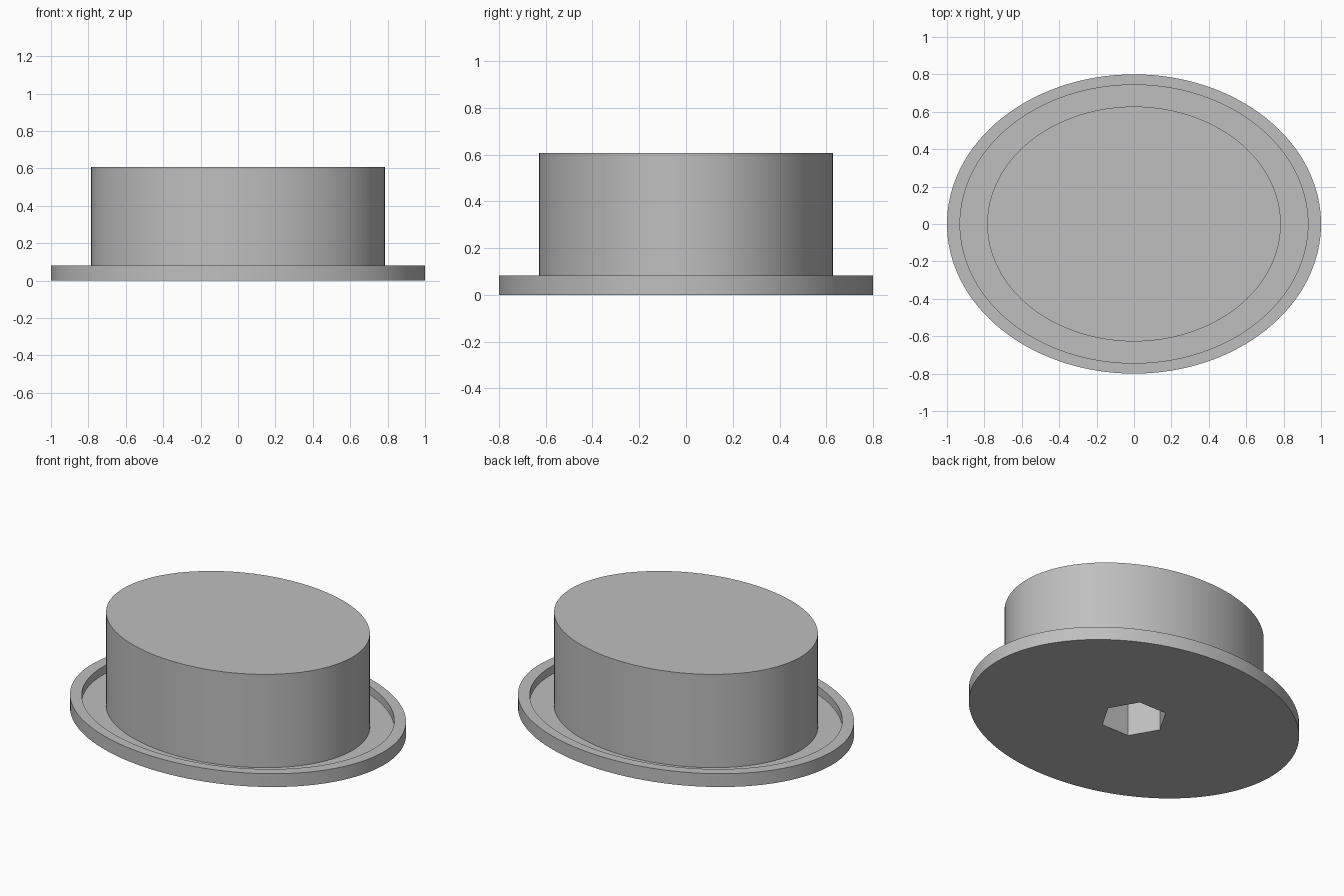
import bpy, bmesh, math

if "Cube" in bpy.data.objects:
    bpy.data.objects.remove(bpy.data.objects["Cube"])

SEGMENTS = 128
DEPTH_RATIO = 0.8      # oval: y radius / x radius
BRIM_TOP, FLOOR, TOP = 0.082, 0.032, 0.607

grey = bpy.data.materials.new("grey")
grey.diffuse_color = (0.52, 0.52, 0.52, 1)
grey.use_nodes = True
grey.node_tree.nodes["Principled BSDF"].inputs["Base Color"].default_value = grey.diffuse_color


def stacked_rings(name, rings, sides, ratio=1.0):
    """Closed solid through (radius, z) rings, capped at both ends."""
    bm = bmesh.new()
    loops = []
    for r, z in rings:
        angles = [2 * math.pi * i / sides for i in range(sides)]
        loops.append([bm.verts.new((r * math.cos(a), r * ratio * math.sin(a), z)) for a in angles])
    for low, high in zip(loops, loops[1:]):
        for i in range(sides):
            j = (i + 1) % sides
            bm.faces.new((low[i], low[j], high[j], high[i]))
    bm.faces.new(loops[0][::-1])
    bm.faces.new(loops[-1])
    bmesh.ops.recalc_face_normals(bm, faces=bm.faces)
    mesh = bpy.data.meshes.new(name)
    bm.to_mesh(mesh)
    bm.free()
    mesh.materials.append(grey)
    obj = bpy.data.objects.new(name, mesh)
    bpy.context.collection.objects.link(obj)
    return obj


# Oval body: raised rim, recessed channel, then the tall crown
body = stacked_rings("oval_body", [
    (1.0, 0), (1.0, BRIM_TOP), (0.93, BRIM_TOP),
    (0.93, FLOOR), (0.785, FLOOR), (0.785, TOP),
], SEGMENTS, DEPTH_RATIO)

# Hexagonal socket in the underside
cutter = stacked_rings("socket_cutter", [(0.188, -0.1), (0.188, 0.32)], 6)
cutter.hide_render = True
cutter.hide_viewport = False
socket = body.modifiers.new("socket", "BOOLEAN")
socket.operation = "DIFFERENCE"
socket.solver = "EXACT"
socket.object = cutter

bpy.context.view_layer.objects.active = body
body.select_set(True)
bpy.ops.object.modifier_apply(modifier=socket.name)
bpy.data.objects.remove(cutter)
bpy.ops.object.shade_smooth_by_angle(angle=math.radians(30))
